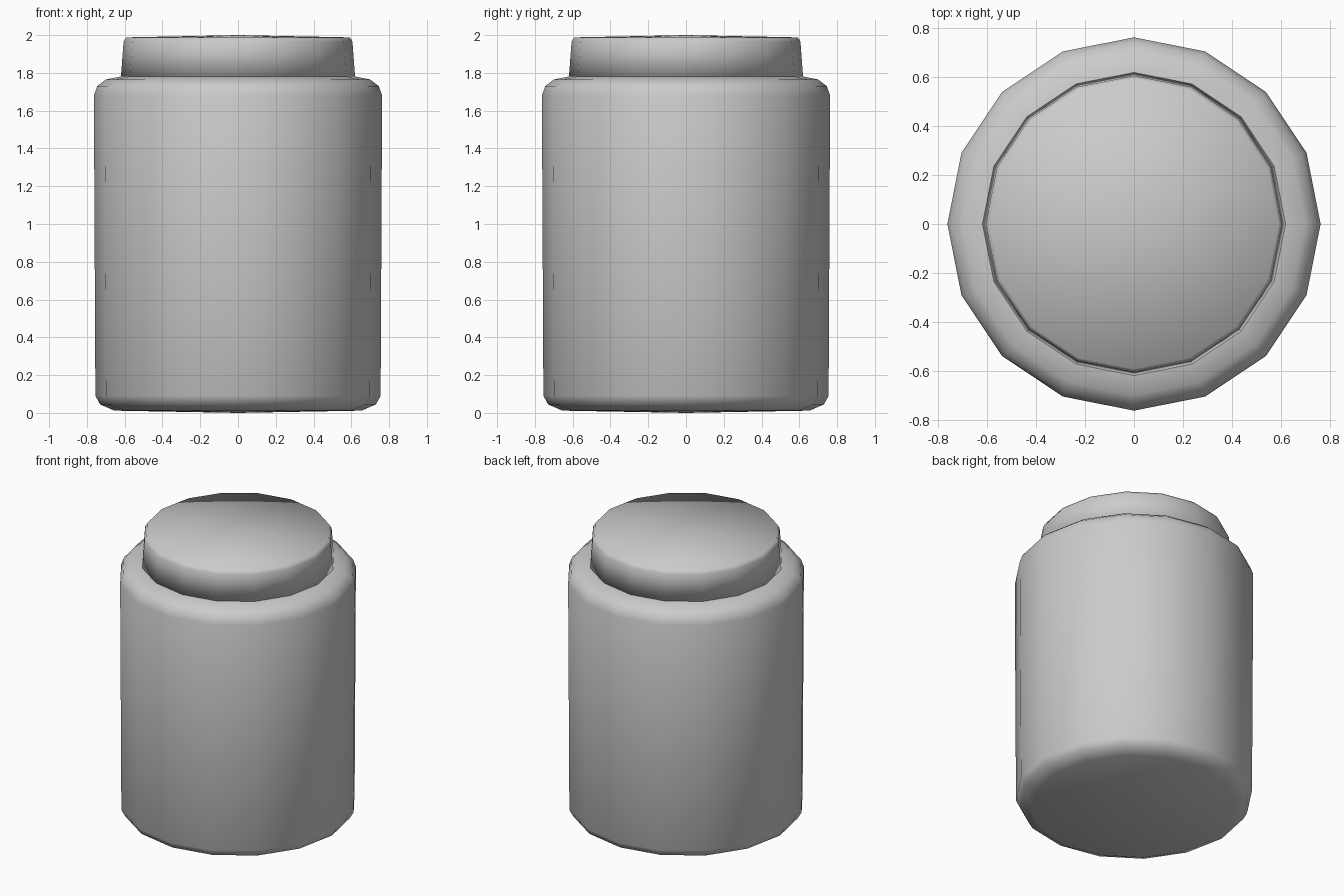
import bpy, bmesh, math

if "Cube" in bpy.data.objects:
    bpy.data.objects.remove(bpy.data.objects["Cube"])

SIDES = 16

grey = bpy.data.materials.new("plain grey")
grey.diffuse_color = (0.6, 0.6, 0.6, 1)
grey.use_nodes = True
grey.node_tree.nodes["Principled BSDF"].inputs["Base Color"].default_value = grey.diffuse_color


def lathe(name, profile):
    """Closed solid of revolution; points with zero radius become poles."""
    bm = bmesh.new()
    rings = []
    for r, z in profile:
        n = SIDES if r > 0 else 1
        rings.append([bm.verts.new((r * math.cos(2 * math.pi * i / SIDES),
                                    r * math.sin(2 * math.pi * i / SIDES), z))
                      for i in range(n)])
    for a, b in zip(rings, rings[1:]):
        for i in range(SIDES):
            j = (i + 1) % SIDES
            quad = [a[i % len(a)], a[j % len(a)], b[j % len(b)], b[i % len(b)]]
            bm.faces.new(list(dict.fromkeys(quad)))
    bmesh.ops.recalc_face_normals(bm, faces=bm.faces)
    for f in bm.faces:
        f.smooth = True
    mesh = bpy.data.meshes.new(name)
    bm.to_mesh(mesh)
    bm.free()
    mesh.materials.append(grey)
    obj = bpy.data.objects.new(name, mesh)
    bpy.context.collection.objects.link(obj)
    return obj


# Jar body with rounded base and shoulder
lathe("jar_body", [(0, 0), (0.655, 0.012), (0.73, 0.045), (0.755, 0.09),
                   (0.763, 1.68), (0.745, 1.73), (0.70, 1.765),
                   (0.60, 1.785), (0, 1.785)])

# Tapered lid with a softened rim and slightly domed top
lathe("lid", [(0, 1.775), (0.62, 1.775), (0.606, 1.965), (0.592, 1.988), (0, 2.0)])
